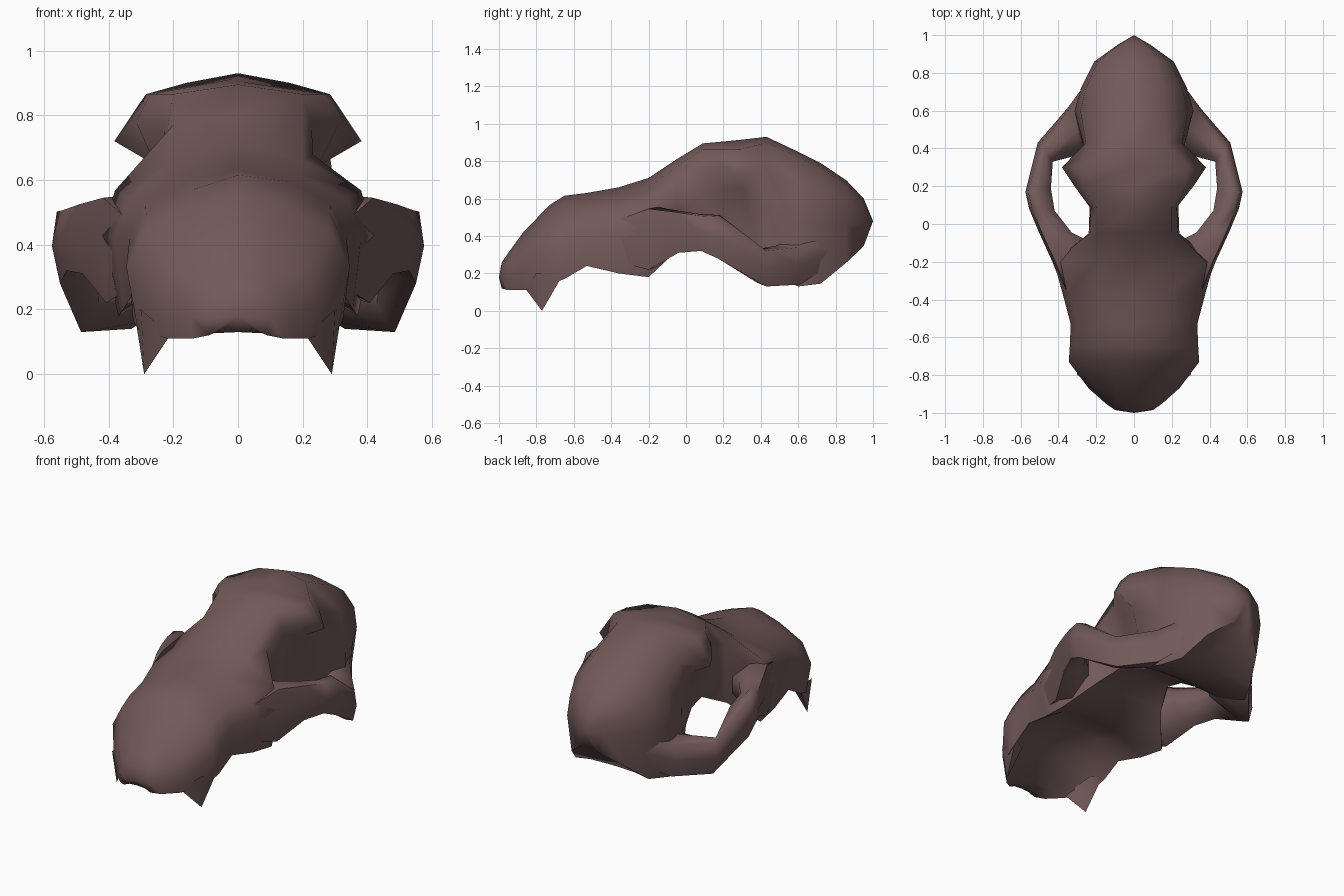
import bpy, bmesh, math

if "Cube" in bpy.data.objects:
    bpy.data.objects.remove(bpy.data.objects["Cube"])

bone = bpy.data.materials.new("dark_bone")
bone.diffuse_color = (0.17, 0.10, 0.10, 1)
bone.use_nodes = True
bone.node_tree.nodes["Principled BSDF"].inputs["Base Color"].default_value = bone.diffuse_color


def loft(name, rings, start=None, end=None, mirror=False, angle=65):
    """Skin a list of closed rings; each end closes on a point or a flat cap."""
    bm = bmesh.new()
    vr = [[bm.verts.new(p) for p in r] for r in rings]
    n = len(vr[0])
    for a, b in zip(vr, vr[1:]):
        for i in range(n):
            j = (i + 1) % n
            bm.faces.new((a[i], a[j], b[j], b[i]))
    for ring, tip in ((vr[0], start), (vr[-1], end)):
        if tip:
            t = bm.verts.new(tip)
            for i in range(n):
                bm.faces.new((ring[i], ring[(i + 1) % n], t))
        else:
            bm.faces.new(ring)
    bmesh.ops.recalc_face_normals(bm, faces=bm.faces)
    me = bpy.data.meshes.new(name)
    bm.to_mesh(me)
    bm.free()
    me.materials.append(bone)
    ob = bpy.data.objects.new(name, me)
    bpy.context.collection.objects.link(ob)
    if mirror:
        m = ob.modifiers.new("Mirror", 'MIRROR')
        m.use_mirror_merge = False
    bpy.ops.object.select_all(action='DESELECT')
    ob.select_set(True)
    bpy.context.view_layer.objects.active = ob
    bpy.ops.object.shade_smooth_by_angle(angle=math.radians(angle))
    return ob


def lerp(a, b, t):
    return a + (b - a) * t


# Skull: y, crown z, crown edge x/z, side x/z, jaw edge x/z
stations = [
    (-.985, .26, .06, .25, .10, .17, .09, .12),
    (-.95, .31, .08, .29, .15, .18, .14, .11),
    (-.87, .42, .10, .385, .24, .22, .22, .11),
    (-.73, .565, .13, .525, .345, .33, .31, .14),
    (-.65, .615, .14, .57, .34, .38, .325, .17),
    (-.53, .63, .16, .595, .335, .42, .33, .24),
    (-.36, .66, .18, .62, .38, .42, .355, .20),
    (-.20, .71, .20, .66, .425, .43, .37, .18),
    (-.05, .81, .20, .77, .24, .54, .24, .32),
    (.09, .895, .20, .865, .235, .60, .17, .39),
    (.20, .905, .27, .865, .245, .64, .18, .37),
    (.30, .915, .285, .865, .26, .65, .21, .31),
    (.43, .93, .16, .90, .27, .55, .28, .20),
    (.60, .85, .16, .82, .315, .46, .31, .13),
    (.72, .79, .15, .765, .28, .46, .25, .145),
    (.86, .695, .12, .67, .21, .47, .18, .26),
    (.95, .60, .05, .585, .085, .47, .07, .345),
]
brow = {.20: (.315, .78), .30: (.382, .72), .43: (.255, .75)}   # brow points over the sockets
rings = []
for y, zt, xt, zs, xm, zm, xl, zb in stations:
    lift = .11 if -.8 < y < -.1 else .02         # hollow palate
    full = .72 if y < -.4 else .8
    bulge = brow.get(y, (lerp(xt, xm, full), lerp(zs, zm, .4)))
    half = [(xt, zs), bulge, (xm, zm), (xl, zb), (xl * .6, zb + lift * .8)]
    rings.append([(0, y, zt)] + [(x, y, z) for x, z in half] + [(0, y, zb + lift)]
                 + [(-x, y, z) for x, z in reversed(half)])
loft("skull", rings, (0, -1, .18), (0, 1, .48))

# Cheek arches: inner x/y, outer x/y, bottom z, top z
arch = []
for xi, yi, xo, yo, zb, zt in [
    (.20, -.20, .37, -.36, .26, .50),
    (.22, -.10, .432, -.20, .22, .555),
    (.33, -.045, .505, -.04, .31, .535),
    (.42, .07, .555, .08, .32, .517),
    (.44, .19, .575, .17, .28, .512),
    (.43, .33, .51, .43, .13, .33),
    (.24, .38, .355, .61, .14, .35),
    (.12, .42, .17, .86, .30, .45),
]:
    xm, ym = lerp(xi, xo, .5), lerp(yi, yo, .5)
    arch.append([(xi, yi, lerp(zb, zt, .75)), (xm, ym, zt), (xo - .015, yo, zt - .01),
                 (xo, yo, lerp(zb, zt, .5)), (xo - .025, yo, zb),
                 (xm, ym, zb + .02), (xi, yi, lerp(zb, zt, .4))])
loft("cheek_arch", arch, mirror=True, angle=75)

# Canine teeth
loft("canine_tooth", [
    [(.21, -.86, .12), (.30, -.80, .20), (.32, -.66, .19), (.25, -.68, .18)],
], end=(.29, -.77, 0), mirror=True)
